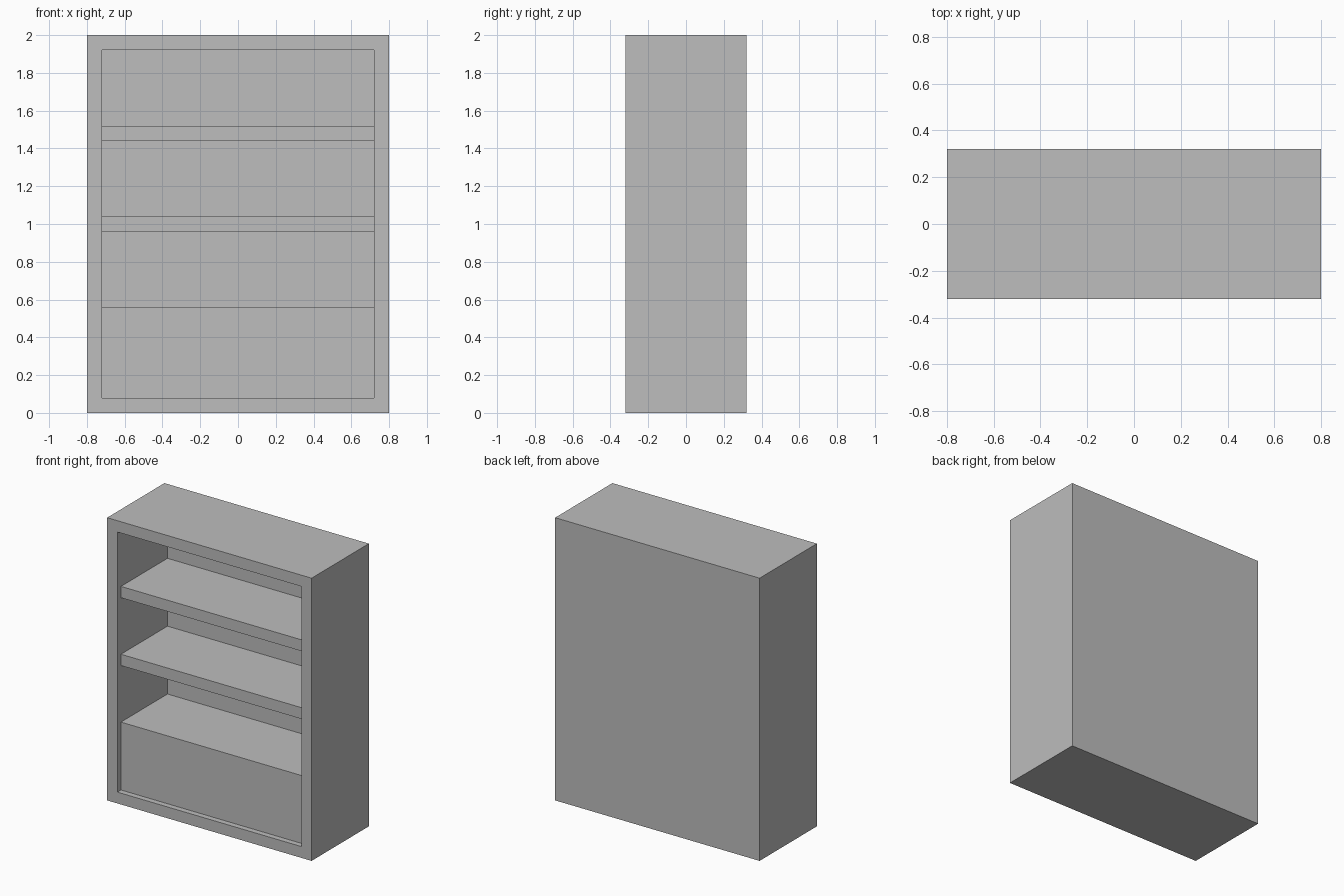
import bpy
import bmesh
from mathutils import Vector

old = bpy.data.objects.get("Cube")
if old:
    bpy.data.objects.remove(old, do_unlink=True)

WIDTH, DEPTH, HEIGHT = 1.6, 0.64, 2.0
WALL = 0.08       # panel thickness
SETBACK = 0.04    # shelves sit behind the front edge

grey = bpy.data.materials.new("light grey")
grey.use_nodes = True
colour = (0.51, 0.51, 0.51, 1)
grey.diffuse_color = colour
grey.node_tree.nodes["Principled BSDF"].inputs["Base Color"].default_value = colour


def box_bmesh(low, high):
    low, high = Vector(low), Vector(high)
    bm = bmesh.new()
    bmesh.ops.create_cube(bm, size=1)
    bmesh.ops.scale(bm, vec=high - low, verts=bm.verts)
    bmesh.ops.translate(bm, vec=(low + high) / 2, verts=bm.verts)
    return bm


def add_object(name, bm):
    bmesh.ops.recalc_face_normals(bm, faces=bm.faces)
    mesh = bpy.data.meshes.new(name)
    bm.to_mesh(mesh)
    bm.free()
    mesh.materials.append(grey)
    obj = bpy.data.objects.new(name, mesh)
    bpy.context.collection.objects.link(obj)


# Cabinet: a solid block whose front is inset and pushed back to the rear panel
bm = box_bmesh((-WIDTH / 2, -DEPTH / 2, 0), (WIDTH / 2, DEPTH / 2, HEIGHT))
front = min(bm.faces, key=lambda f: f.calc_center_median().y)
bmesh.ops.inset_region(bm, faces=[front], thickness=WALL, use_even_offset=True)
pushed = bmesh.ops.extrude_discrete_faces(bm, faces=[front])["faces"][0]
bmesh.ops.translate(bm, vec=(0, DEPTH - WALL, 0), verts=pushed.verts)
add_object("cabinet", bm)

# Lower compartment and the two shelves, fitted between the inner walls
inner_x = WIDTH / 2 - WALL
for name, bottom, top in (
    ("lower_compartment", WALL, 0.56),
    ("middle_shelf", 0.96, 1.04),
    ("upper_shelf", 1.44, 1.52),
):
    add_object(name, box_bmesh((-inner_x, SETBACK - DEPTH / 2, bottom),
                               (inner_x, DEPTH / 2 - WALL, top)))
